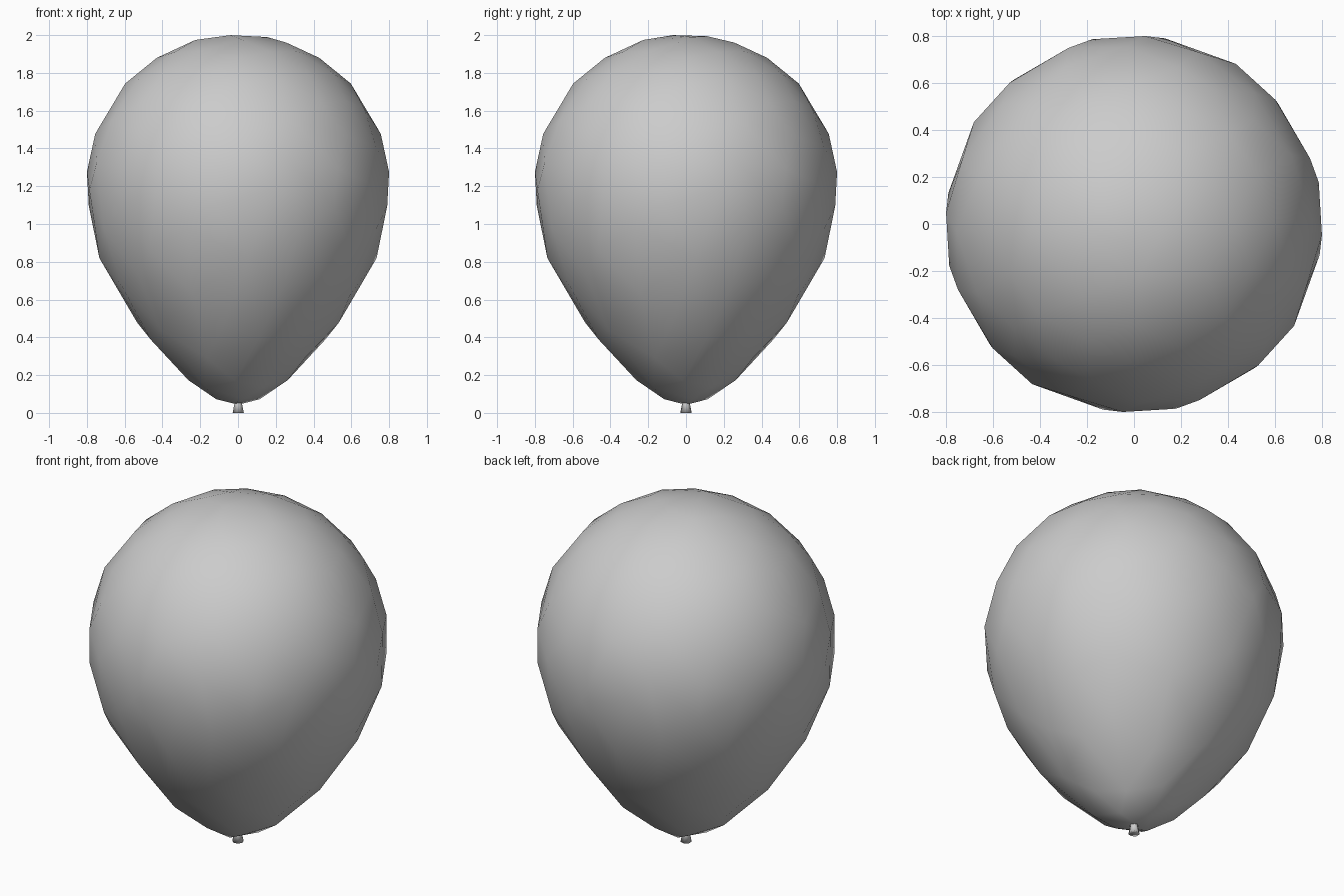
import bpy, bmesh, math

if "Cube" in bpy.data.objects:
    bpy.data.objects.remove(bpy.data.objects["Cube"])


def lathe(name, profile, segments):
    """Spin an (r, z) profile around z; ends are closed."""
    bm = bmesh.new()
    rings = []
    for r, z in profile:
        if r < 1e-5:
            rings.append([bm.verts.new((0, 0, z))])
        else:
            rings.append([bm.verts.new((r * math.cos(2 * math.pi * i / segments),
                                        r * math.sin(2 * math.pi * i / segments), z))
                          for i in range(segments)])
    for a, b in zip(rings, rings[1:]):
        for i in range(segments):
            j = (i + 1) % segments
            quad = [a[i % len(a)], a[j % len(a)], b[j % len(b)], b[i % len(b)]]
            bm.faces.new(list(dict.fromkeys(quad)))
    bmesh.ops.recalc_face_normals(bm, faces=bm.faces)
    mesh = bpy.data.meshes.new(name)
    bm.to_mesh(mesh)
    bm.free()
    obj = bpy.data.objects.new(name, mesh)
    bpy.context.collection.objects.link(obj)
    return obj


# Balloon body: half sphere on top, tapered teardrop below
RINGS = 32
body_profile = []
for k in range(RINGS + 1):
    a = math.pi * k / RINGS
    r, t = 0.8 * math.sin(a), math.cos(a)
    if t >= 0:
        body_profile.append((r, 1.2 + 0.8 * t))
    else:
        body_profile.append((r * (1 - 0.36 * t * t), 1.2 + 1.15 * t))
body = lathe("balloon_body", body_profile, 64)
body.data.shade_smooth()

# Reduce to the irregular low-poly facets
dec = body.modifiers.new("low_poly", 'DECIMATE')
dec.ratio = 0.075

# Tied knot: small flared plug under the neck
knot = lathe("balloon_knot", [(0, 0.075), (0.02, 0.07), (0.022, 0.045),
                              (0.031, 0.0), (0, 0.008)], 7)
knot.data.shade_smooth()
